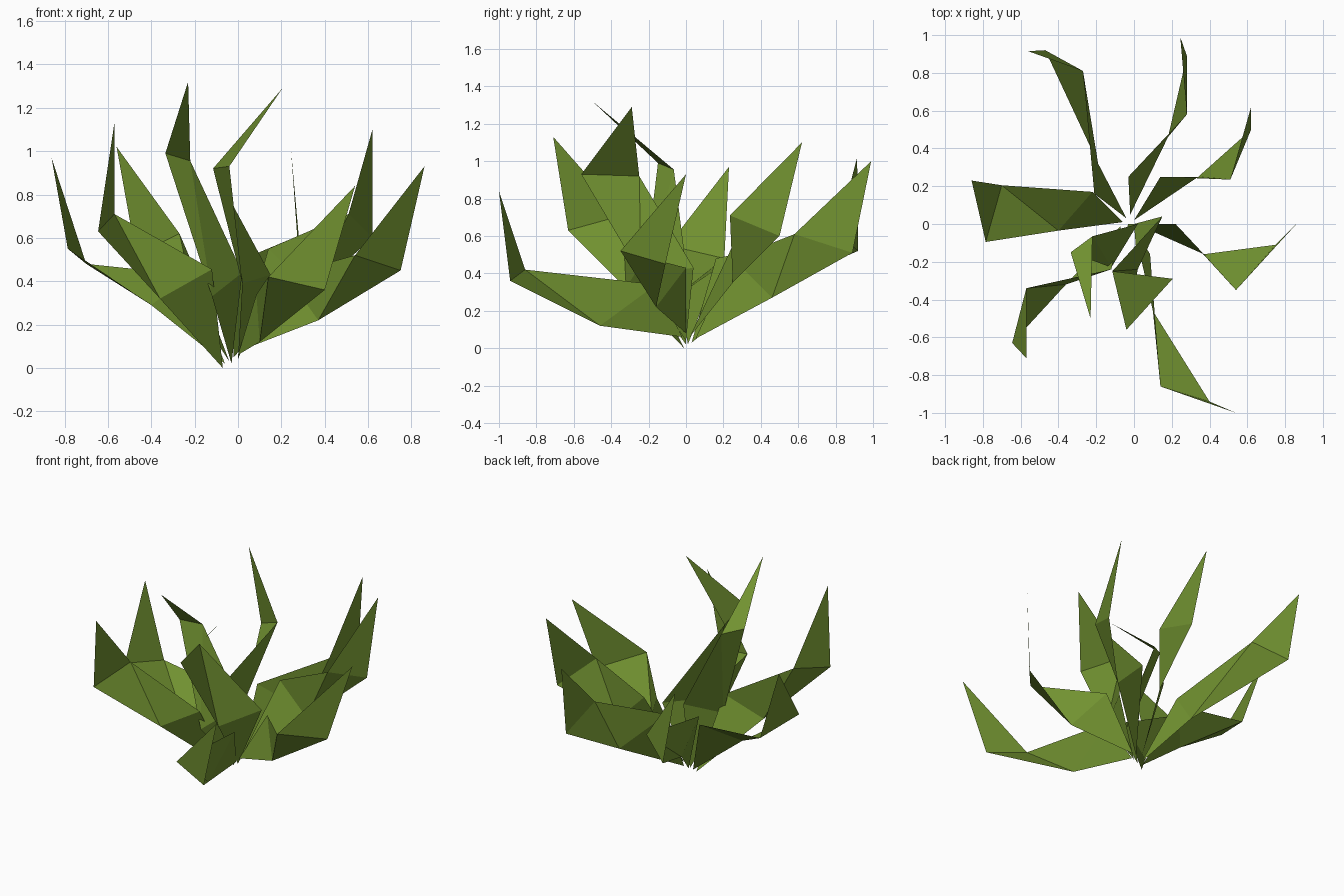
import bpy

# one leaf green for the whole plant
green = bpy.data.materials.new("leaf green")
green.diffuse_color = (0.165, 0.285, 0.03, 1)


def leaf(name, base, in1, out1, in2, out2, tip):
    """Folded low-poly blade: narrow root, two cross-sections, pointed tip."""
    faces = [(0, 2, 1), (1, 2, 3), (2, 4, 3), (3, 4, 5)]
    me = bpy.data.meshes.new(name)
    me.from_pydata([base, in1, out1, in2, out2, tip], [], faces)
    me.materials.append(green)
    # keep the upper side of the blade as the outside
    if sum(p.normal.z * p.area for p in me.polygons) < 0:
        me.flip_normals()
    ob = bpy.data.objects.new(name, me)
    bpy.context.collection.objects.link(ob)
    return ob


# outer ring of leaves, counter-clockwise from the front
leaf("front_leaf", (0.0, -0.02, 0.06), (0.085, -0.16, 0.34), (0.10, -0.46, 0.12),
     (0.14, -0.86, 0.42), (0.40, -0.94, 0.36), (0.54, -1.0, 0.84))
leaf("right_leaf", (0.01, 0.0, 0.08), (0.22, 0.0, 0.43), (0.37, -0.16, 0.22),
     (0.54, -0.35, 0.52), (0.75, -0.11, 0.45), (0.86, 0.0, 0.93))
leaf("back_right_leaf", (0.0, 0.02, 0.06), (0.14, 0.25, 0.55), (0.34, 0.25, 0.35),
     (0.51, 0.235, 0.71), (0.62, 0.50, 0.60), (0.62, 0.62, 1.10))
leaf("back_leaf", (-0.02, 0.05, 0.05), (-0.03, 0.25, 0.48), (0.18, 0.46, 0.27),
     (0.28, 0.58, 0.61), (0.28, 0.89, 0.51), (0.245, 0.99, 1.0))
leaf("back_left_leaf", (-0.04, 0.03, 0.03), (-0.21, 0.16, 0.48), (-0.19, 0.32, 0.26),
     (-0.27, 0.81, 0.62), (-0.47, 0.92, 0.52), (-0.56, 0.915, 1.02))
leaf("left_leaf", (-0.06, 0.01, 0.02), (-0.22, 0.17, 0.43), (-0.40, -0.035, 0.29),
     (-0.70, 0.205, 0.48), (-0.785, -0.095, 0.55), (-0.86, 0.23, 0.97))
leaf("front_left_leaf", (-0.07, -0.01, 0.0), (-0.12, -0.24, 0.455), (-0.36, -0.32, 0.32),
     (-0.57, -0.34, 0.71), (-0.645, -0.63, 0.63), (-0.57, -0.71, 1.13))

# two tall inner leaves
leaf("inner_left_leaf", (-0.03, 0.0, 0.02), (0.02, 0.0, 0.44), (-0.12, -0.23, 0.33),
     (-0.22, -0.065, 0.955), (-0.335, -0.15, 0.99), (-0.23, -0.50, 1.32))
leaf("inner_front_leaf", (0.0, 0.0, 0.04), (0.15, 0.04, 0.43), (0.02, -0.24, 0.39),
     (-0.115, -0.25, 0.92), (-0.04, -0.56, 0.93), (0.205, -0.29, 1.29))
